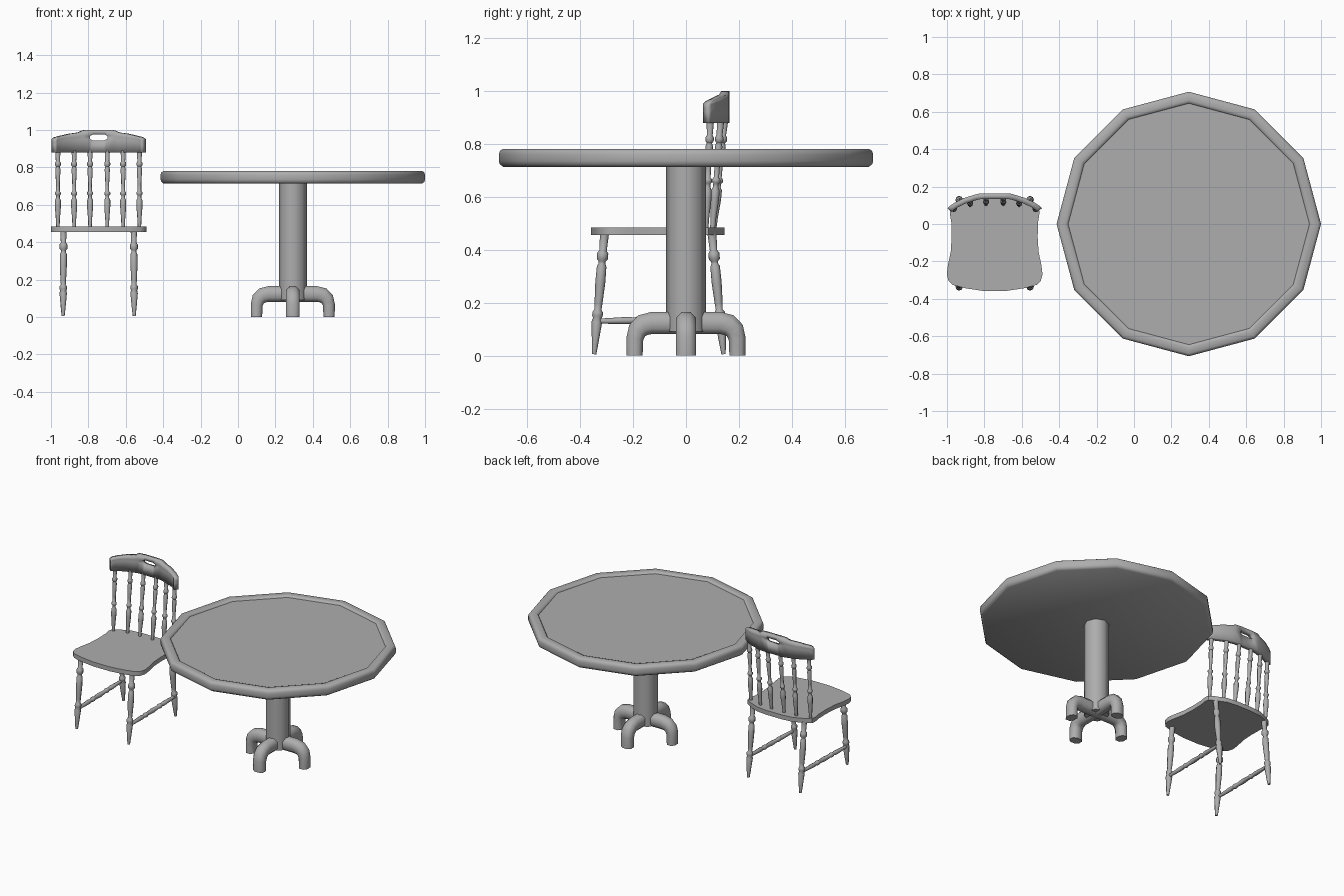
import bpy, bmesh, math
from mathutils import Vector

if "Cube" in bpy.data.objects:
    bpy.data.objects.remove(bpy.data.objects["Cube"])

wood = bpy.data.materials.new("grey_wood")
wood.diffuse_color = (0.42, 0.42, 0.42, 1)
wood.use_nodes = True
wood.node_tree.nodes["Principled BSDF"].inputs["Base Color"].default_value = wood.diffuse_color
TX, CX = 0.293, -0.745          # table and chair centre lines


def finish(name, bm, angle=50):
    bmesh.ops.remove_doubles(bm, verts=bm.verts, dist=1e-5)
    bmesh.ops.recalc_face_normals(bm, faces=bm.faces)
    me = bpy.data.meshes.new(name)
    bm.to_mesh(me)
    bm.free()
    ob = bpy.data.objects.new(name, me)
    bpy.context.collection.objects.link(ob)
    me.materials.append(wood)
    bpy.ops.object.select_all(action='DESELECT')
    ob.select_set(True)
    bpy.context.view_layer.objects.active = ob
    bpy.ops.object.shade_smooth_by_angle(angle=math.radians(angle))
    return ob


def skin(bm, rings):
    """Join closed rings of points into a capped tube."""
    vs = [[bm.verts.new(p) for p in r] for r in rings]
    n = len(vs[0])
    for a, b in zip(vs, vs[1:]):
        for i in range(n):
            j = (i + 1) % n
            bm.faces.new((a[i], a[j], b[j], b[i]))
    bm.faces.new(vs[0][::-1])
    bm.faces.new(vs[-1])


def turned(name, p0, p1, profile, n=8, angle=50):
    """Turned part from p0 to p1; profile = (fraction along, radius)."""
    p0, p1 = Vector(p0), Vector(p1)
    q = (p1 - p0).to_track_quat('Z', 'Y')
    bm = bmesh.new()
    skin(bm, [[p0.lerp(p1, t) + q @ Vector((r * math.cos(k * math.tau / n),
                                           r * math.sin(k * math.tau / n), 0))
               for k in range(n)] for t, r in profile])
    return finish(name, bm, angle)


# --- Table top: twelve-sided, rounded rim and slightly sunk panel
bm = bmesh.new()
rim = [(0.69, 0.713), (0.703, 0.722), (0.707, 0.735), (0.707, 0.76), (0.703, 0.773),
       (0.692, 0.78), (0.662, 0.78), (0.65, 0.777), (0.645, 0.768)]
skin(bm, [[(TX + r * math.cos(k * math.tau / 12), r * math.sin(k * math.tau / 12), z)
           for k in range(12)] for r, z in rim])
finish("table_top", bm)

# --- Pedestal column
turned("table_column", (TX, 0, 0.09), (TX, 0, 0.715), [(0, 0.075), (1, 0.075)], 8)

# --- Four curved feet: path point, direction across the section, half depth
path = [(0.0, 0.123, 90, 0.042), (0.13, 0.123, 90, 0.042), (0.163, 0.115, 65, 0.041),
        (0.184, 0.095, 35, 0.037), (0.193, 0.065, 8, 0.032), (0.194, 0.0, 0, 0.03)]
for k in range(4):
    c, s = round(math.cos(k * math.pi / 2)), round(math.sin(k * math.pi / 2))
    rings = []
    for d, z, a, h in path:
        a = math.radians(a)
        ring = []
        for u, w in [(1, .45), (.5, 1), (-.5, 1), (-1, .45),
                     (-1, -.45), (-.5, -1), (.5, -1), (1, -.45)]:
            r = d + u * h * math.cos(a)
            side = w * 0.037
            ring.append((TX + c * r - s * side, s * r + c * side, z + u * h * math.sin(a)))
        rings.append(ring)
    bm = bmesh.new()
    skin(bm, rings)
    finish("table_foot", bm, 60)

# --- Chair seat: waisted outline, mirrored
half = [(0.06, -0.358), (0.16, -0.343), (0.225, -0.325), (0.247, -0.303), (0.256, -0.27),
        (0.25, -0.22), (0.235, -0.15), (0.23, -0.07), (0.232, 0.01), (0.24, 0.06),
        (0.236, 0.085), (0.2, 0.108), (0.13, 0.138), (0.06, 0.146)]
outline = half + [(-x, y) for x, y in reversed(half)]
bm = bmesh.new()
skin(bm, [[(CX + x, y, z) for x, y in outline] for z in (0.455, 0.484)])
finish("seat", bm, 40)

# --- Chair crest rail: curved board with a hand hole
# station: half x, y, top z, hole low, hole high
right = [(0.03, 0.149, 1.0, 0.944, 0.976), (0.047, 0.149, 1.0, 0.952, 0.968),
         (0.085, 0.147, 0.998, 0.95, 0.97), (0.11, 0.140, 0.986, 0.945, 0.965),
         (0.155, 0.126, 0.980, 0.945, 0.96), (0.205, 0.102, 0.968, 0.94, 0.955),
         (0.232, 0.084, 0.960, 0.93, 0.948), (0.241, 0.074, 0.950, 0.92, 0.935)]
stations = [(-p[0],) + p[1:] for p in reversed(right)] + right
bm = bmesh.new()
cols = [[bm.verts.new((CX + x, y, z)) for z in (0.878, lo, hi, top)]
        for x, y, top, lo, hi in stations]
for i, (a, b) in enumerate(zip(cols, cols[1:])):
    in_hole = max(abs(stations[i][0]), abs(stations[i + 1][0])) < 0.05
    for r in range(3):
        if not (in_hole and r == 1):
            bm.faces.new((a[r], b[r], b[r + 1], a[r + 1]))
crest = finish("crest_rail", bm, 40)
mod = crest.modifiers.new("thickness", 'SOLIDIFY')
mod.thickness = 0.03
mod.offset = 0
bpy.ops.object.modifier_move_to_index(modifier="thickness", index=0)

# --- Turned spindles, legs and stretchers
spindle = [(0, .009), (.12, .011), (.27, .016), (.36, .016), (.39, .010), (.42, .010),
           (.435, .016), (.46, .016), (.475, .010), (.56, .010), (.76, .014), (.79, .010),
           (.81, .016), (.84, .016), (.86, .011), (1, .014)]
leg = [(0, .008), (.08, .012), (.27, .020), (.30, .016), (.32, .020), (.35, .020),
       (.37, .013), (.42, .015), (.60, .019), (.73, .018), (.75, .013), (.77, .013),
       (.79, .021), (.84, .021), (.86, .014), (1, .017)]
stretcher = [(0, .009), (.27, .014), (.30, .010), (.33, .015), (.36, .015), (.38, .011),
             (.5, .015), (.62, .011), (.64, .015), (.67, .015), (.70, .010), (.73, .014),
             (1, .009)]
for s in (-1, 1):
    for x, y0, y1 in [(0.046, 0.105, 0.146), (0.131, 0.10, 0.131), (0.218, 0.075, 0.092)]:
        turned("back_spindle", (CX + s * x, y0, 0.475), (CX + s * x, y1, 0.89), spindle)
    turned("front_leg", (CX + s * 0.19, -0.347, 0.005), (CX + s * 0.188, -0.308, 0.46), leg)
    turned("rear_leg", (CX + s * 0.19, 0.142, 0.005), (CX + s * 0.188, 0.098, 0.46), leg)
    turned("side_stretcher", (CX + s * 0.193, -0.338, 0.13),
           (CX + s * 0.193, 0.132, 0.14), stretcher)
